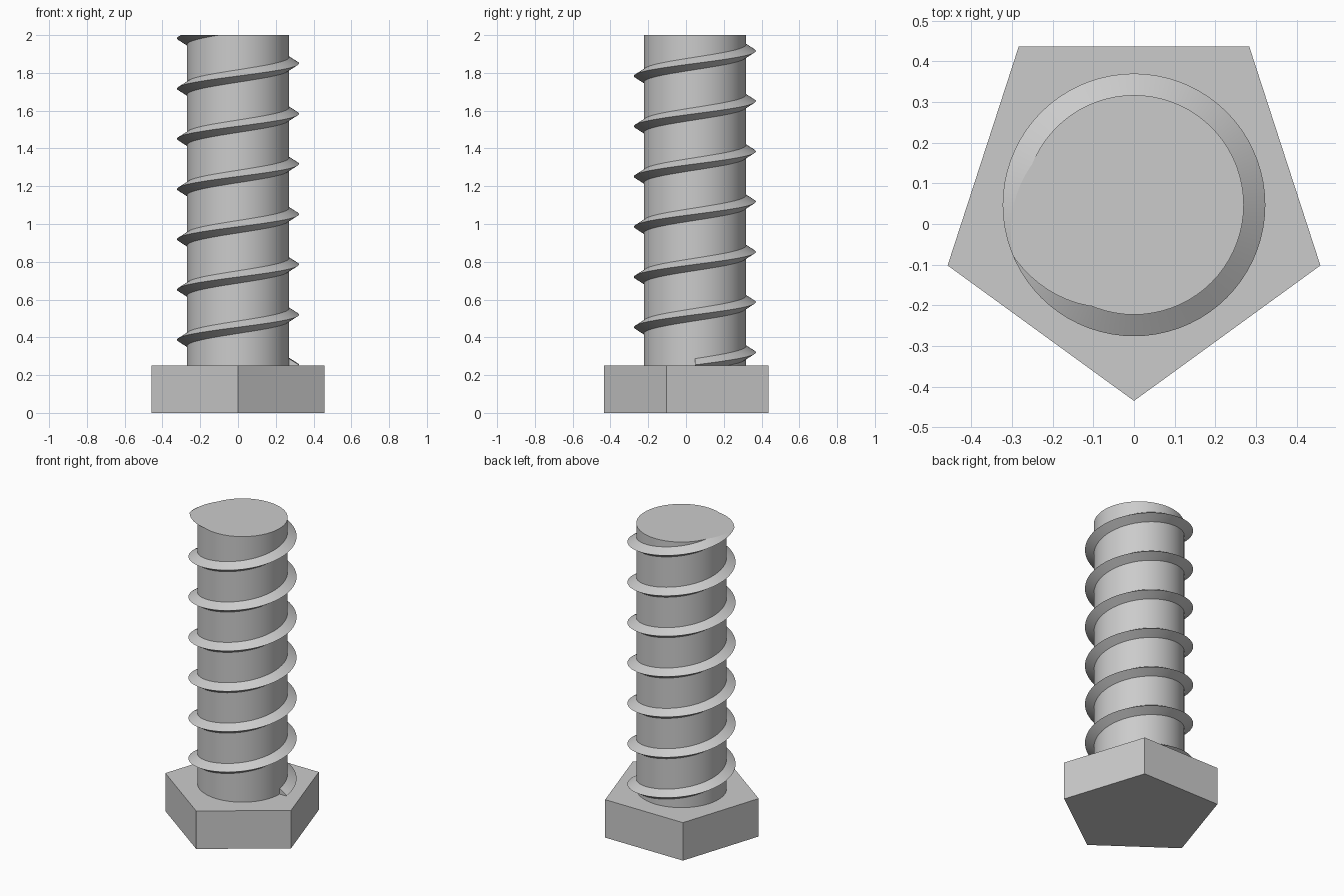
import bpy, bmesh
from math import cos, sin, pi, tau

cube = bpy.data.objects.get("Cube")
if cube:
    bpy.data.objects.remove(cube, do_unlink=True)

CENTRE_Y = 0.047
HEAD_TOP, TOP = 0.25, 2.0
SHAFT_R, RIDGE_R, ROOT_R = 0.27, 0.323, 0.264
PITCH, START_Z, HALF = 0.266, 0.254, 0.033
STEPS = 72

steel = bpy.data.materials.new("grey steel")
steel.use_nodes = True
grey = (0.6, 0.6, 0.6, 1)
steel.diffuse_color = grey
steel.node_tree.nodes["Principled BSDF"].inputs["Base Color"].default_value = grey


def finish(name, bm, smooth):
    bmesh.ops.recalc_face_normals(bm, faces=bm.faces)
    mesh = bpy.data.meshes.new(name)
    bm.to_mesh(mesh)
    bm.free()
    mesh.materials.append(steel)
    obj = bpy.data.objects.new(name, mesh)
    obj.location.y = CENTRE_Y
    bpy.context.collection.objects.link(obj)
    if smooth:
        bpy.ops.object.select_all(action='DESELECT')
        obj.select_set(True)
        bpy.context.view_layer.objects.active = obj
        bpy.ops.object.shade_smooth_by_angle(angle=pi / 6)


def prism(name, sides, radius, z0, z1, turn=0, smooth=False):
    bm = bmesh.new()
    ring = [bm.verts.new((radius * cos(turn + tau * i / sides),
                          radius * sin(turn + tau * i / sides), z0)) for i in range(sides)]
    base = bm.faces.new(ring)
    top = bmesh.ops.extrude_face_region(bm, geom=[base], use_keep_orig=True)["geom"]
    bmesh.ops.translate(bm, vec=(0, 0, z1 - z0),
                        verts=[v for v in top if isinstance(v, bmesh.types.BMVert)])
    finish(name, bm, smooth)


# Five-sided head with a corner at the front, and round shaft
prism("head", 5, 0.482, 0, HEAD_TOP, turn=-pi / 2)
prism("shaft", STEPS, SHAFT_R, HEAD_TOP, TOP, smooth=True)

# Thread: a triangular section swept up a right-handed helix
bm = bmesh.new()
root_half = HALF * (RIDGE_R - ROOT_R) / (RIDGE_R - SHAFT_R)
section = [(ROOT_R, -root_half), (RIDGE_R, 0), (ROOT_R, root_half)]
count = int(((TOP - START_Z) / PITCH + 0.2) * STEPS)
rings = []
for i in range(count + 1):
    a = tau * i / STEPS
    z = START_Z + PITCH * i / STEPS
    rings.append([bm.verts.new((r * cos(a), r * sin(a), z + dz)) for r, dz in section])
for low, high in zip(rings, rings[1:]):
    for j in range(3):
        k = (j + 1) % 3
        bm.faces.new((low[j], low[k], high[k], high[j]))
bm.faces.new(rings[0])
bm.faces.new(rings[-1])

# Trim the thread level with the shaft end and close the cut
cut = bmesh.ops.bisect_plane(bm, geom=bm.verts[:] + bm.edges[:] + bm.faces[:],
                             plane_co=(0, 0, TOP), plane_no=(0, 0, 1), clear_outer=True)
rim = [e for e in cut["geom_cut"] if isinstance(e, bmesh.types.BMEdge)]
bmesh.ops.triangle_fill(bm, edges=rim, use_beauty=True)
finish("thread", bm, True)
